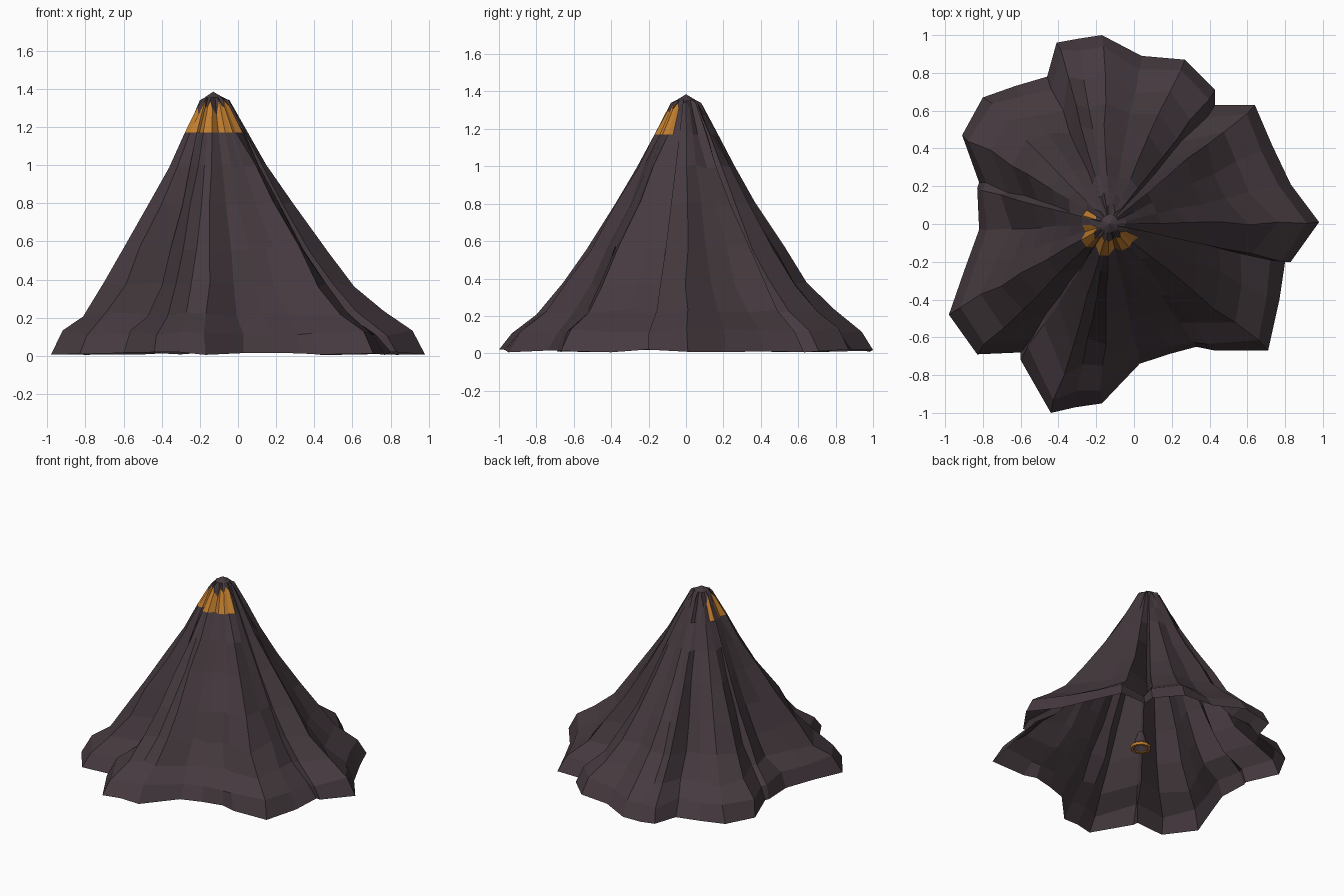
import bpy, bmesh, math, random

if "Cube" in bpy.data.objects:
    bpy.data.objects.remove(bpy.data.objects["Cube"])
random.seed(4)

def material(name, rgb):
    m = bpy.data.materials.new(name)
    m.diffuse_color = (*rgb, 1)
    m.use_nodes = True
    m.node_tree.nodes["Principled BSDF"].inputs["Base Color"].default_value = m.diffuse_color
    return m

rock = material("dark rock", (0.060, 0.042, 0.050))
lava = material("orange lava", (0.54, 0.21, 0.028))

def make_object(name, bm, mats):
    mesh = bpy.data.meshes.new(name)
    bm.to_mesh(mesh)
    bm.free()
    for m in mats:
        mesh.materials.append(m)
    ob = bpy.data.objects.new(name, mesh)
    bpy.context.collection.objects.link(ob)
    return ob

# Foot outline seen from above: x, y, gully depth part way up the slope
outline = [
    (.98, .01, 0), (.83, .21, .03), (.73, .42, .03), (.64, .63, 0), (.43, .63, .16),
    (.43, .71, .04), (.27, .87, 0), (.04, .89, .03), (-.17, 1.0, .02), (-.30, .98, .04),
    (-.41, .96, 0), (-.46, .78, .05), (-.63, .73, .02), (-.80, .67, 0), (-.91, .47, 0),
    (-.82, .22, .02), (-.83, .19, -.01), (-.82, -.03, .06), (-.90, -.25, .03), (-.98, -.48, 0),
    (-.83, -.69, 0), (-.60, -.68, .13), (-.60, -.72, .09), (-.44, -1.0, .01), (-.31, -.97, .04),
    (-.17, -.95, 0), (.03, -.74, .0), (.18, -.69, -.02), (.33, -.65, -.02), (.43, -.67, .0),
    (.71, -.67, 0), (.77, -.40, .03), (.80, -.20, .05), (.83, -.20, .01)]

# Slope profile: height, fraction of the foot radius
profile = [(.02, 1), (.12, .94), (.22, .795), (.37, .665), (.56, .54), (.80, .38),
           (1.0, .265), (1.17, .168), (1.31, .09), (1.355, .05)]
PX, PY, TOP = -.13, 0, 1.385
n = len(outline)

# Mountain: open shell of rings shrinking towards the peak
bm = bmesh.new()
rings = []
for k, (z, f) in enumerate(profile):
    ring = []
    for i, (x, y, g) in enumerate(outline):
        dx, dy = x - PX, y - PY
        r, a = math.hypot(dx, dy), math.atan2(dy, dx)
        t = 1 - f
        rad = f * (r + (1.0 - r) * .75 * t * t)
        rad *= 1 - 1.5 * g * math.sin(math.pi * min(1, t * 1.1))
        zz = z
        if k == 0:
            zz = .012 + random.uniform(-.008, .01)
        elif k < 7:
            rad *= 1 + random.uniform(-.02, .02)
            a += random.uniform(-.015, .015)
            zz += random.uniform(-.015, .015)
        elif k == 8:
            zz += .03 if i % 3 == 0 else random.uniform(-.06, .0)
            rad *= 1 - (zz - 1.31) * 4
            rad *= .86 if i % 4 == 2 else 1.04
        elif k == 7:
            rad *= .88 if i % 4 == 2 else 1.03
        ring.append(bm.verts.new((PX + rad * math.cos(a), PY + rad * math.sin(a), zz)))
    rings.append(ring)
for k in range(len(rings) - 1):
    for i in range(n):
        j = (i + 1) % n
        face = bm.faces.new((rings[k][i], rings[k][j], rings[k + 1][j], rings[k + 1][i]))
        # Lava glows in a band on the front and left of the summit
        c = face.calc_center_median()
        ang = math.degrees(math.atan2(c.y - PY, c.x - PX)) % 360
        if k == 7 and (145 < ang < 170 or 182 < ang < 340):
            face.material_index = 1
tip = bm.verts.new((PX, PY, TOP))
for i in range(n):
    bm.faces.new((rings[-1][i], rings[-1][(i + 1) % n], tip))
make_object("mountain", bm, [rock, lava])

# Small hidden vent inside the hollow base: dark lumpy cone over an orange rim
bm = bmesh.new()
vent = []
for z, r in [(.10, .05), (.10, .07), (.12, .07), (.15, .045), (.23, .02)]:
    vent.append([bm.verts.new((-.06 + r * math.cos(i * math.pi / 6),
                               r * math.sin(i * math.pi / 6), z)) for i in range(12)])
for k in range(4):
    for i in range(12):
        j = (i + 1) % 12
        face = bm.faces.new((vent[k][i], vent[k][j], vent[k + 1][j], vent[k + 1][i]))
        face.material_index = 1 if k < 2 else 0
make_object("inner_vent", bm, [rock, lava])
